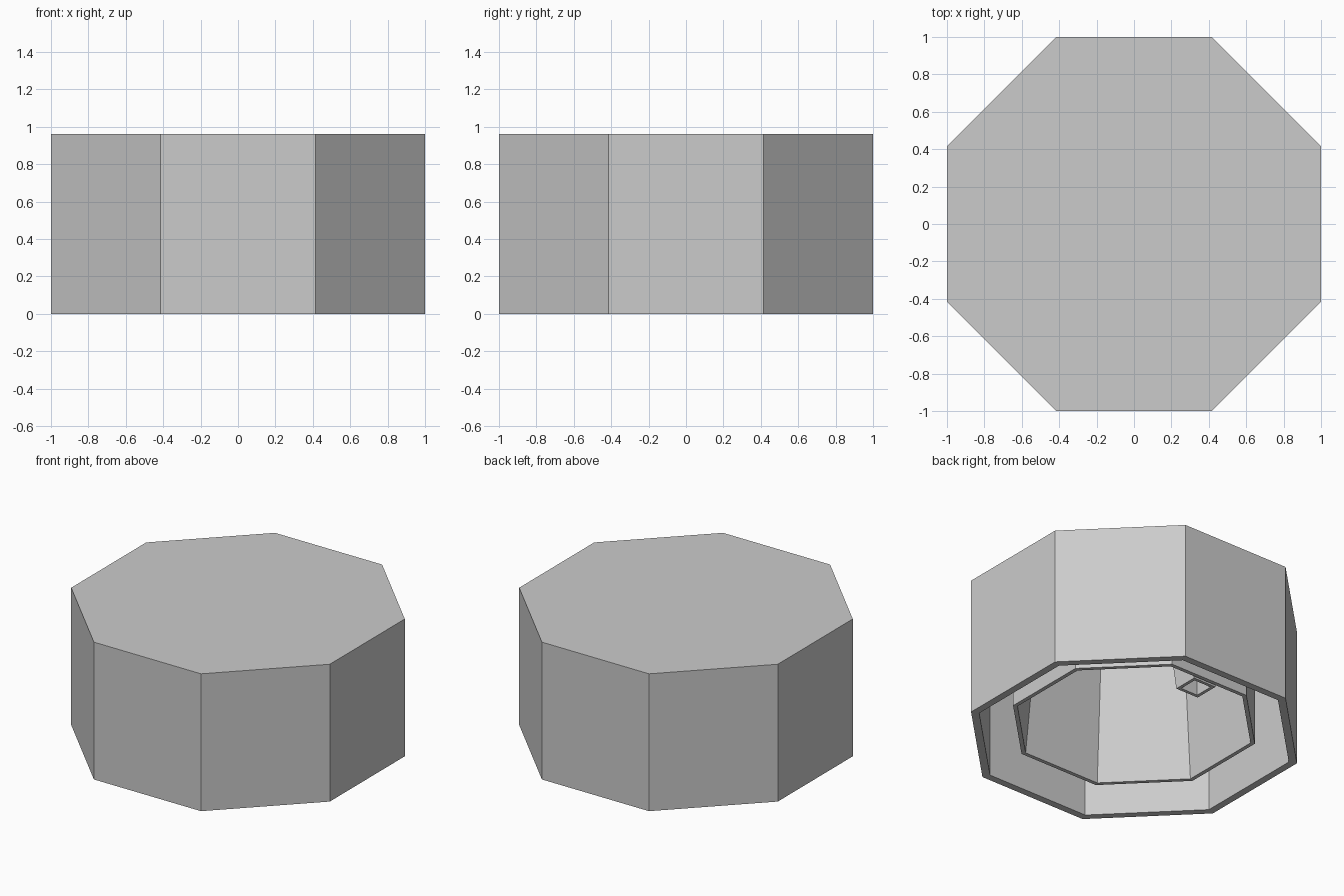
import bpy, bmesh
from math import pi, cos, sin

default = bpy.data.objects.get("Cube")
if default:
    bpy.data.objects.remove(default)

# Single plastic colour
grey = bpy.data.materials.new("plain_grey")
grey.use_nodes = True
colour = (0.6, 0.6, 0.6, 1)
grey.diffuse_color = colour
grey.node_tree.nodes["Principled BSDF"].inputs["Base Color"].default_value = colour


def loft(name, sides, rings):
    """Skin a chain of regular polygons: (apothem, z, y centre)."""
    bm = bmesh.new()
    loops = []
    for apothem, z, y in rings:
        r = apothem / cos(pi / sides)
        angles = [(i + 0.5) * 2 * pi / sides for i in range(sides)]
        loops.append([bm.verts.new((r * cos(a), y + r * sin(a), z)) for a in angles])
    for a, b in zip(loops, loops[1:]):
        for i in range(sides):
            j = (i + 1) % sides
            bm.faces.new((a[i], a[j], b[j], b[i]))
    bm.faces.new(loops[0])
    bm.faces.new(loops[-1])
    bmesh.ops.recalc_face_normals(bm, faces=bm.faces)
    mesh = bpy.data.meshes.new(name)
    bm.to_mesh(mesh)
    bm.free()
    mesh.materials.append(grey)
    obj = bpy.data.objects.new(name, mesh)
    bpy.context.collection.objects.link(obj)
    return obj


height, ceiling, lip = 0.96, 0.91, 0.095

# Octagonal cap: outer skirt, groove, drafted inner collar, closed ceiling
cap_profile = [(1, height), (1, 0), (0.95, 0), (0.95, ceiling),
               (0.742, ceiling), (0.742, lip), (0.715, lip), (0.647, ceiling)]
loft("octagonal_cap", 8, [(a, z, 0) for a, z in cap_profile])

# Square hollow post inside the collar at the back, widening to its root
loft("square_post", 4, [(0.135, ceiling + 0.01, 0.565), (0.088, lip, 0.61),
                        (0.066, lip, 0.61), (0.06, ceiling, 0.61)])
